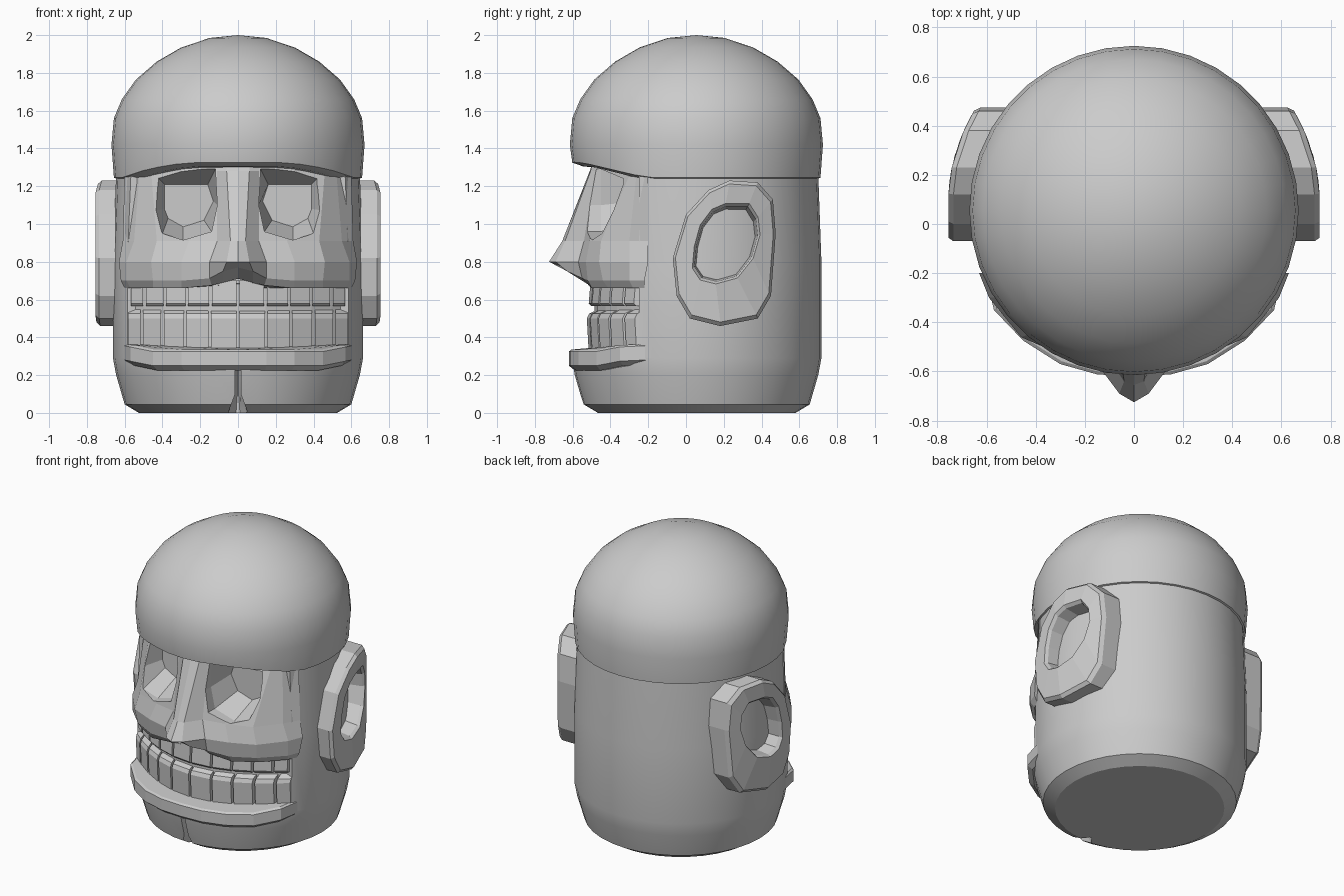
import bpy, bmesh
from math import sin, cos, tau, radians

cube = bpy.data.objects.get("Cube")
if cube:
    bpy.data.objects.remove(cube)

stone = bpy.data.materials.new("grey_stone")
stone.use_nodes = True
stone.diffuse_color = (0.6, 0.6, 0.6, 1)
stone.node_tree.nodes["Principled BSDF"].inputs["Base Color"].default_value = (0.6, 0.6, 0.6, 1)


def loft(name, rings, closed=False, smooth=0):
    """Skin equal-length rings of points; cap the ends or join them."""
    bm = bmesh.new()
    vs = [[bm.verts.new(p) for p in r] for r in rings]
    n = len(vs[0])
    for a, b in zip(vs, vs[1:] + (vs[:1] if closed else [])):
        for i in range(n):
            j = (i + 1) % n
            bm.faces.new((a[i], a[j], b[j], b[i]))
    if not closed:
        bm.faces.new(vs[0])
        bm.faces.new(vs[-1])
    bmesh.ops.remove_doubles(bm, verts=bm.verts, dist=0.0005)
    bmesh.ops.recalc_face_normals(bm, faces=bm.faces)
    me = bpy.data.meshes.new(name)
    bm.to_mesh(me)
    bm.free()
    me.materials.append(stone)
    ob = bpy.data.objects.new(name, me)
    bpy.context.collection.objects.link(ob)
    if smooth:
        activate(ob)
        bpy.ops.object.shade_smooth_by_angle(angle=radians(smooth))
    return ob


def activate(ob):
    bpy.ops.object.select_all(action='DESELECT')
    ob.select_set(True)
    bpy.context.view_layer.objects.active = ob


def cut(ob, cutter):
    mod = ob.modifiers.new("cut", 'BOOLEAN')
    mod.operation, mod.solver, mod.object = 'DIFFERENCE', 'EXACT', cutter
    activate(ob)
    bpy.ops.object.modifier_apply(modifier=mod.name)
    bpy.data.objects.remove(cutter)


def lathe(name, profile, lift=lambda k, t: 0, seg=36):
    """Turn (radius, z) pairs about the head axis."""
    return loft(name, [[(r * sin(tau * i / seg), 0.055 - r * cos(tau * i / seg),
                         z + lift(k, cos(tau * i / seg))) for i in range(seg)]
                       for k, (r, z) in enumerate(profile)], smooth=28)


def mirrored(half):
    """Half outline starting at the centre line, completed to both sides."""
    return [(-x, y) for x, y in reversed(half[1:])] + half


def prism(name, outline, z0, z1):
    return loft(name, [[(x, y, z) for x, y in outline] for z in (z0, z1)])


# head block, flattened behind the face
head = lathe("head", [(0.525, 0), (0.6, 0.045), (0.645, 0.2), (0.662, 0.29),
                      (0.662, 0.8), (0.645, 1.27)])
cut(head, prism("face_cutter", [(-1, -1), (1, -1), (1, -0.25), (-1, -0.25)], 0.3, 1.5))

# chin cleft
cleft = [(-0.015, 0.26), (0.015, 0.26), (0.015, 0.1), (0.06, -0.02), (-0.06, -0.02), (-0.015, 0.1)]
cut(head, loft("cleft_cutter", [[(x * s, y, z) for x, z in cleft]
                                for y, s in ((-0.8, 1), (-0.48, 1), (-0.42, 0.2))]))
activate(head)
bpy.ops.object.shade_smooth_by_angle(angle=radians(28))

# domed cap with the front rim raised
rim = lambda k, t: 0.08 * min(1, max(0, (t - 0.4) / 0.52)) if k in (1, 2) else 0
lathe("cap", [(0, 1.25), (0.6, 1.225), (0.657, 1.245), (0.67, 1.42), (0.657, 1.56),
              (0.615, 1.66), (0.54, 1.765), (0.43, 1.86), (0.3, 1.935),
              (0.15, 1.985), (0, 2.0)], rim)

# face with nose and cheeks, one half outline per height
rows = [
    (0.66, [(0, -0.5), (0.08, -0.5), (0.14, -0.51), (0.3, -0.5), (0.45, -0.41), (0.57, -0.28), (0.6, -0.22)]),
    (0.70, [(0, -0.64), (0.08, -0.63), (0.15, -0.55), (0.3, -0.52), (0.45, -0.44), (0.59, -0.3), (0.62, -0.22)]),
    (0.80, [(0, -0.725), (0.06, -0.69), (0.15, -0.57), (0.3, -0.53), (0.46, -0.46), (0.59, -0.3), (0.63, -0.2)]),
    (0.91, [(0, -0.655), (0.04, -0.64), (0.11, -0.54), (0.26, -0.51), (0.43, -0.45), (0.55, -0.3), (0.61, -0.2)]),
    (1.28, [(0, -0.51), (0.06, -0.505), (0.11, -0.48), (0.3, -0.42), (0.46, -0.29), (0.52, -0.26), (0.6, -0.2)]),
    (1.34, [(0, -0.49), (0.06, -0.485), (0.11, -0.46), (0.3, -0.4), (0.46, -0.28), (0.52, -0.25), (0.58, -0.2)]),
]
face = loft("face", [[(x, y, z + (max(0, 0.05 - 0.25 * abs(x)) + (0.02 if k == 1 and abs(x) < 0.1 else 0)
                                  if k < 2 else 0))
                      for x, y in mirrored(half)] for k, (z, half) in enumerate(rows)])

# eye sockets, narrowing inward
opening = [(0.12, 1.29), (0.11, 1.1), (0.14, 0.96), (0.29, 0.915), (0.4, 0.95), (0.455, 1.07), (0.465, 1.29)]
floor = [(0.16, 1.21), (0.13, 1.12), (0.18, 1.02), (0.29, 0.985), (0.37, 1.03), (0.39, 1.08), (0.39, 1.21)]
for s in (-1, 1):
    cut(face, loft("socket_cutter", [[(s * x, y, z) for x, z in ring] for y, ring in
                                     ((-0.26, floor), (-0.45, opening), (-0.9, opening))]))

# lower lip
lip = [(0, -0.62), (0.15, -0.612), (0.3, -0.57), (0.45, -0.475), (0.57, -0.35), (0.605, -0.2)]
loft("lower_lip", [[(x * s, y * s, z + 0.03 * max(0, (abs(x) - 0.45) / 0.15)) for x, y in mirrored(lip)]
                   for z, s in ((0.225, 0.95), (0.25, 1), (0.325, 1), (0.335, 0.98))])


# gums and teeth follow one arc
def arc(x, inset=0):
    return -0.525 + inset + 0.26 * (x / 0.59) ** 2


edges = [0, 0.15, 0.28, 0.4, 0.51, 0.59]
prism("gums", mirrored([(x * 0.97, arc(x, 0.04)) for x in edges] + [(0.57, -0.2)]), 0.3, 0.7)


def tooth(name, x0, x1, levels):
    a, b = x0 + 0.007, x1 - 0.007
    loft(name, [[(s * a, arc(a, d), z), (s * b, arc(b, d), z), (s * b, -0.2, z), (s * a, -0.2, z)]
                for z, d in levels])


for s in (-1, 1):
    for x0, x1 in zip(edges, edges[1:]):
        tooth("lower_tooth", x0, x1, ((0.32, 0.01), (0.5, 0), (0.525, 0.012), (0.55, 0.06)))
        tooth("upper_tooth", x0 * 0.97, x1 * 0.97, ((0.565, 0.025), (0.58, 0.01), (0.7, 0.02)))

# ears: curved rings around an open hollow, as (y, z) outlines
outer = [(0.12, 1.18), (0.23, 1.23), (0.38, 1.22), (0.46, 1.13), (0.475, 0.95), (0.45, 0.62),
         (0.38, 0.5), (0.18, 0.46), (0.02, 0.5), (-0.05, 0.62), (-0.07, 0.82), (0, 1.05)]
hole = [(0.14, 1.07), (0.21, 1.1), (0.33, 1.1), (0.375, 1.03), (0.385, 0.94), (0.35, 0.82),
        (0.27, 0.72), (0.16, 0.69), (0.08, 0.71), (0.04, 0.77), (0.05, 0.88), (0.08, 0.99)]


def ear_ring(s, pts, scale, drop=None):
    ring = []
    for y, z in pts:
        y, z = 0.21 + (y - 0.21) * scale, 0.87 + (z - 0.87) * scale
        x = 0.5 if drop is None else 0.755 - drop - 0.8 * max(0, y - 0.1) ** 2
        ring.append((s * x, y, z))
    return ring


for s, side in ((1, "left"), (-1, "right")):
    loft(side + "_ear", [ear_ring(s, outer, 1), ear_ring(s, outer, 1, 0.02), ear_ring(s, outer, 0.95, 0),
                         ear_ring(s, hole, 1.04, 0), ear_ring(s, hole, 0.97, 0.02),
                         ear_ring(s, hole, 0.82)], closed=True)
